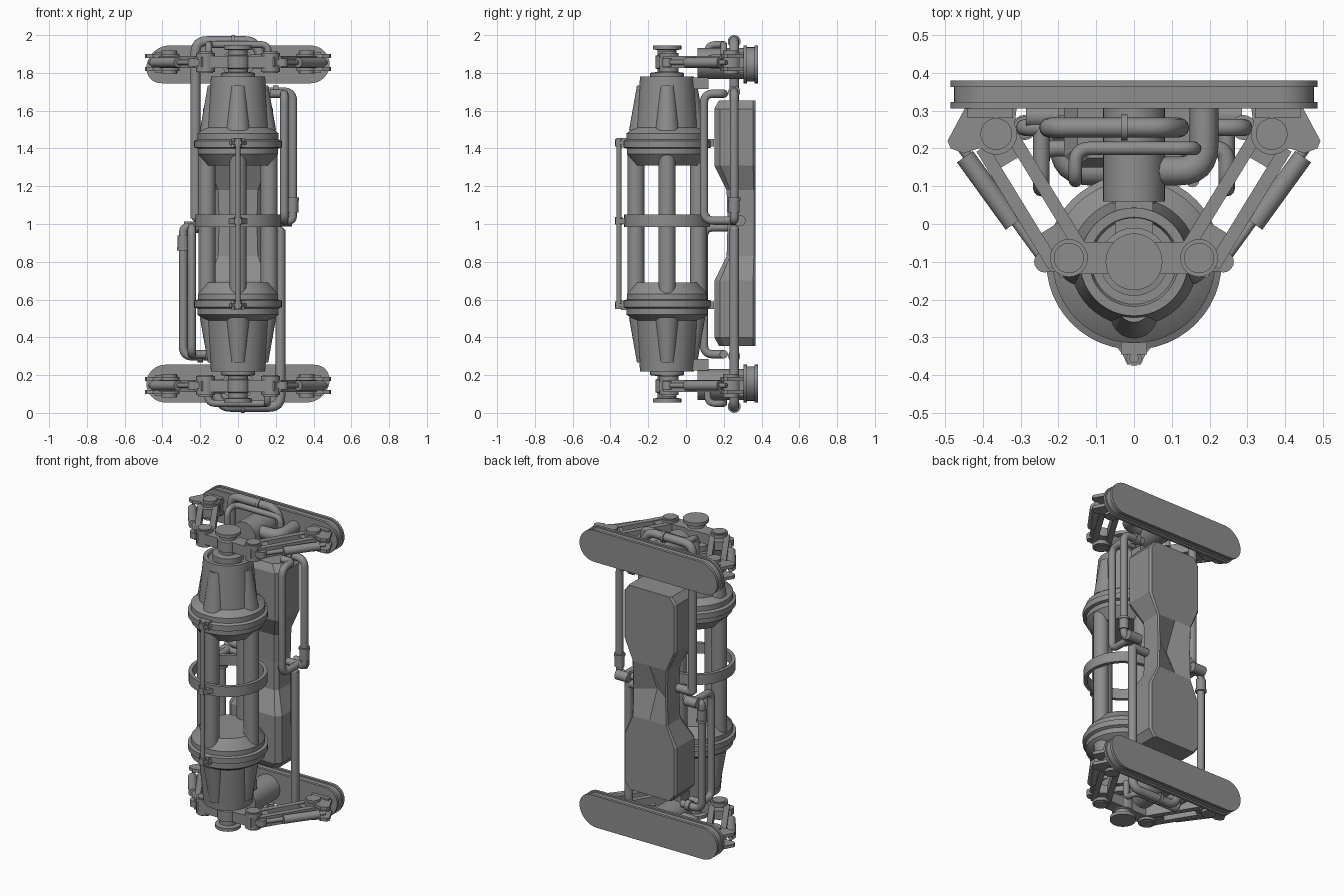
import bpy, bmesh
from math import pi, cos, sin
from mathutils import Matrix, Vector

if "Cube" in bpy.data.objects:
    bpy.data.objects.remove(bpy.data.objects["Cube"])

CY = -0.1   # y of the main axis
dark = bpy.data.materials.new('dark_metal')
dark.diffuse_color = (.27, .27, .27, 1)
dark.use_nodes = True
dark.node_tree.nodes["Principled BSDF"].inputs["Base Color"].default_value = dark.diffuse_color


def finish(name, bm, angle=35):
    bmesh.ops.remove_doubles(bm, verts=bm.verts, dist=1e-5)
    bmesh.ops.recalc_face_normals(bm, faces=bm.faces)
    me = bpy.data.meshes.new(name)
    bm.to_mesh(me)
    bm.free()
    ob = bpy.data.objects.new(name, me)
    me.materials.append(dark)
    bpy.context.collection.objects.link(ob)
    bpy.ops.object.select_all(action='DESELECT')
    ob.select_set(True)
    bpy.context.view_layer.objects.active = ob
    bpy.ops.object.shade_smooth_by_angle(angle=angle * pi / 180)
    return ob


def loft(name, rings, cap=True, angle=35):
    bm = bmesh.new()
    rows = [[bm.verts.new(p) for p in r] for r in rings]
    n = len(rows[0])
    for a, b in zip(rows, rows[1:]):
        for i in range(n):
            j = (i + 1) % n
            bm.faces.new((a[i], a[j], b[j], b[i]))
    if cap:
        bm.faces.new(rows[0])
        bm.faces.new(rows[-1])
    return finish(name, bm, angle)


def lathe(name, prof, x=0, y=CY, n=48, cap=True):
    return loft(name, [[(x + r * cos(2 * pi * i / n), y + r * sin(2 * pi * i / n), z)
                        for i in range(n)] for r, z in prof], cap)


def rod(name, a, b, r, r2=None, n=20):
    a, b = Vector(a), Vector(b)
    q = (b - a).to_track_quat('Z', 'Y')
    rings = [[p + q @ Vector((rr * cos(2 * pi * i / n), rr * sin(2 * pi * i / n), 0)) for i in range(n)]
             for p, rr in ((a, r), (b, r2 or r))]
    return loft(name, rings)


def prism(name, pts, z0, z1):
    return loft(name, [[(x, y, z) for x, y in pts] for z in (z0, z1)])


def bar(name, a, b, w, z0, z1):
    a, b = Vector(a), Vector(b)
    d = (b - a).normalized() * w / 2
    s = Vector((-d.y, d.x))
    return prism(name, [a + s, b + s, b - s, a - s], z0, z1)


def box(name, x0, x1, y0, y1, z0, z1):
    return prism(name, [(x0, y0), (x1, y0), (x1, y1), (x0, y1)], z0, z1)


def pipe(name, pts, r, bend=0.06):
    # polyline with rounded corners, swept as a round tube
    P = [Vector(p) for p in pts]
    path = [P[0]]
    for p, c, q in zip(P, P[1:], P[2:]):
        f = min(bend, (p - c).length * .49, (q - c).length * .49)
        a, b = c + (p - c).normalized() * f, c + (q - c).normalized() * f
        for i in range(7):
            t = i / 6
            path.append(a * (1 - t) ** 2 + c * 2 * t * (1 - t) + b * t * t)
    path.append(P[-1])
    cu = bpy.data.curves.new(name, 'CURVE')
    cu.dimensions = '3D'
    cu.bevel_depth, cu.bevel_resolution, cu.use_fill_caps = r, 4, True
    cu.materials.append(dark)
    sp = cu.splines.new('POLY')
    sp.points.add(len(path) - 1)
    for k, p in zip(sp.points, path):
        k.co = (*p, 1)
    sp.use_smooth = True
    ob = bpy.data.objects.new(name, cu)
    bpy.context.collection.objects.link(ob)
    bpy.ops.object.select_all(action='DESELECT')
    ob.select_set(True)
    bpy.context.view_layer.objects.active = ob
    bpy.ops.object.convert(target='MESH')


# ---------- upper half (turned over for the lower half afterwards) ----------
# main housing with flange ring, and top spindle
lathe('housing', [(.165, 1.31), (.213, 1.37), (.213, 1.40), (.232, 1.405), (.232, 1.44), (.215, 1.448),
                  (.215, 1.48), (.195, 1.495), (.168, 1.51), (.143, 1.78), (.118, 1.78), (.112, 1.765)])
lathe('spindle', [(.09, 1.76), (.09, 1.80), (.052, 1.805), (.052, 1.82), (.062, 1.825), (.062, 1.89),
                  (.05, 1.895), (.05, 1.92), (.075, 1.925), (.075, 1.945)])
# four tapered lobes around the housing
for k in range(4):
    c, s = cos(k * pi / 2), sin(k * pi / 2)
    rod('housing_lobe', (.137 * c, CY + .137 * s, 1.49), (.118 * c, CY + .118 * s, 1.73), .065, .042, 24)

# track: stadium profile in three layers
rings = []
for y, R in ((.305, .1), (.322, .1), (.322, .091), (.362, .091), (.362, .1), (.38, .1)):
    rings.append([((.385 if i <= 16 else -.385) + R * sin(pi * i / 16 - (pi if i > 16 else 0)) * (1 if i <= 16 else -1),
                   y, 1.845 + R * (cos(pi * i / 16) if i <= 16 else cos(pi * (i - 1) / 16)))
                  for i in range(34)])
loft('track', rings)
# cylinder carrying the track
rod('track_carrier', (0, .06, 1.85), (0, .31, 1.85), .082, n=32)
box('carrier_neck', -.05, .05, -.05, .12, 1.715, 1.776)

# linkage on both sides
bar('cross_bar', (-.17, -.09), (.17, -.09), .085, 1.825, 1.89)
for m in (-1, 1):
    X = lambda x, y: (m * x, y)
    lathe('inner_pivot', [(.05, 1.805), (.05, 1.905)], m * .172, -.09, 24)
    lathe('inner_pivot_boss', [(.04, 1.80), (.04, 1.912)], m * .172, -.09, 24)
    lathe('outer_pivot', [(.055, 1.81), (.055, 1.90)], m * .364, .238, 24)
    lathe('outer_pivot_boss', [(.042, 1.795), (.042, 1.918)], m * .364, .238, 24)
    bar('arm_inner', X(.137, -.07), X(.323, .235), .034, 1.825, 1.89)
    bar('arm_outer', X(.212, -.11), X(.402, .2), .034, 1.825, 1.89)
    bar('arm_root', X(.155, -.12), X(.222, -.01), .09, 1.83, 1.885)
    bar('arm_tip', X(.325, .165), X(.372, .245), .09, 1.83, 1.885)
    # track bracket plates
    for z in (1.81, 1.88):
        prism('track_bracket', [X(*p) for p in ((.32, .22), (.31, .31), (.445, .31), (.493, .22), (.485, .2),
                                                (.45, .187), (.41, .2), (.36, .19))], z, z + .02)
    box('track_mount', *sorted((m * .32, m * .44)), .28, .31, 1.80, 1.91)
    # damper
    rod('damper_lug', (m * .236, -.1, 1.835), (m * .236, -.1, 1.875), .028)
    rod('damper_rod', (m * .236, -.1, 1.855), (m * .465, .215, 1.855), .013)
    rod('damper_body', (m * .318, 0, 1.855), (m * .447, .178, 1.855), .026)
    bar('damper_link', X(.19, -.1), X(.236, -.1), .05, 1.84, 1.87)

# hoses
pipe('long_hose', [(-.225, .255, 1.03), (-.225, .255, 1.968), (.08, .255, 1.968), (.12, .255, 1.90), (.12, .255, 1.83)], .026)
rod('hose_clamp', (-.035, .255, 1.966), (-.017, .255, 1.966), .034)
pipe('thin_hose', [(-.155, .115, 1.84), (-.155, .115, 1.95), (-.155, .2, 1.95), (.16, .2, 1.95), (.16, .2, 1.84)], .018, .04)
pipe('thick_hose', [(.185, .31, 1.86), (.185, .14, 1.86), (.05, .14, 1.86)], .038, .07)
pipe('inner_hose', [(.17, .2, 1.69), (.245, .2, 1.69), (.245, .095, 1.69), (.245, .095, 1.018), (.245, .27, 1.018)], .022, .05)
pipe('outer_hose', [(.15, .255, 1.70), (.29, .255, 1.70), (.29, .255, 1.06)], .023, .05)
rod('hose_flange', (.185, .255, 1.70), (.215, .255, 1.70), .032)
rod('hose_end', (.29, .255, 1.06), (.29, .255, 1.14), .029)
rod('hose_end_rim', (.29, .255, 1.125), (.29, .255, 1.14), .033)
pipe('hose_elbow', [(.29, .255, 1.07), (.29, .255, 1.018), (.17, .255, 1.018)], .022, .03)
rod('elbow_joint', (.2, .285, 1.018), (.285, .285, 1.018), .03)
pipe('long_hose_foot', [(-.225, .255, 1.08), (-.225, .255, 1.03), (-.12, .255, 1.03)], .026, .03)

# brackets for the guide rods
prism('front_lug', [(-.05, -.32), (.05, -.32), (.03, -.345), (.018, -.372), (-.018, -.372), (-.03, -.345)], 1.42, 1.44)
box('front_lug_block', -.035, .035, -.345, -.31, 1.405, 1.455)
box('back_lug', -.035, .035, .11, .148, 1.41, 1.45)

# ---------- turned-over copies ----------
turn = Matrix.Translation((0, 0, 1)) @ Matrix.Rotation(pi, 4, 'Y') @ Matrix.Translation((0, 0, -1))
for ob in list(bpy.context.collection.objects):
    cp = ob.copy()
    cp.name = 'lower_' + ob.name
    cp.matrix_world = turn
    bpy.context.collection.objects.link(cp)

# ---------- centre parts ----------
for k in range(4):
    x, y = .165 * cos(k * pi / 2), CY + .165 * sin(k * pi / 2)
    rod('column', (x, y, .6), (x, y, 1.4), .045, n=24)
# hollow middle ring
lathe('middle_ring', [(.205, .985), (.228, .985), (.228, 1.05), (.205, 1.05), (.205, .985)], cap=False)
prism('middle_lug', [(-.05, -.32), (.05, -.32), (.03, -.345), (.018, -.372), (-.018, -.372), (-.03, -.345)], 1.0, 1.03)
rod('guide_rod', (0, -.355, .56), (0, -.355, 1.455), .013)
for z in (.57, 1.018, 1.43):
    rod('guide_collar', (0, -.355, z - .02), (0, -.355, z + .02), .02)

# waisted rear tank: half width, front y, back-centre y per height
def section(z, w, yf, yb, c):
    return [(-w + c, yf, z), (w - c, yf, z), (w, yf + c, z), (w, .367 - c * .4, z), (w - c * .4, .367, z),
            (0, yb, z), (-w + c * .4, .367, z), (-w, .367 - c * .4, z), (-w, yf + c, z)]

half = [(1.655, .15, .175, .367, .03), (1.61, .185, .15, .367, .03), (1.31, .185, .15, .367, .03),
        (1.18, .125, .215, .367, .02)]
tank = [section(*h) for h in half] + [section(1.005, .12, .22, .29, .02)]
tank += [section(2.01 - h[0], *h[1:]) for h in reversed(half)]
loft('rear_tank', tank, angle=1)
